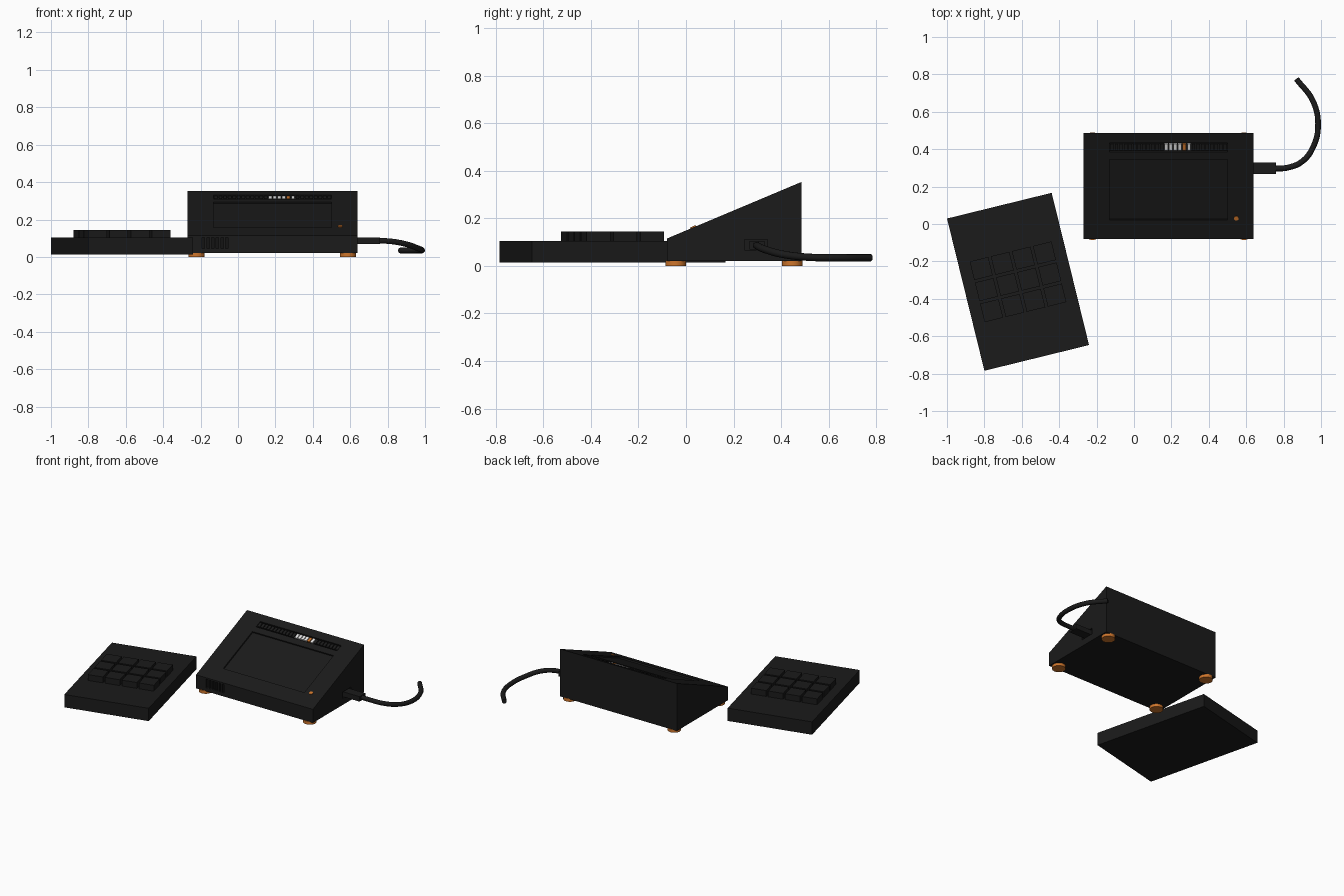
import bpy, bmesh, math
from mathutils import Matrix, Vector

if "Cube" in bpy.data.objects:
    bpy.data.objects.remove(bpy.data.objects["Cube"])


def mat(name, rgb):
    m = bpy.data.materials.new(name)
    m.diffuse_color = (*rgb, 1)
    m.use_nodes = True
    m.node_tree.nodes["Principled BSDF"].inputs["Base Color"].default_value = m.diffuse_color
    return m


BLACK = mat("case_black", (0.0105, 0.0105, 0.0105))
DARK = mat("deep_black", (0.007, 0.007, 0.007))
ORANGE = mat("orange", (0.62, 0.18, 0.025))
WHITE = mat("light_white", (0.8, 0.8, 0.8))


def make(name, bm, material, matrix=Matrix()):
    bmesh.ops.recalc_face_normals(bm, faces=bm.faces)
    me = bpy.data.meshes.new(name)
    bm.to_mesh(me)
    bm.free()
    me.materials.append(material)
    ob = bpy.data.objects.new(name, me)
    ob.matrix_world = matrix
    bpy.context.collection.objects.link(ob)
    return ob


def box(name, lo, hi, material, matrix=Matrix()):
    lo, hi = Vector(lo), Vector(hi)
    bm = bmesh.new()
    bmesh.ops.create_cube(bm, size=1, matrix=Matrix.Translation((lo + hi) / 2)
                          @ Matrix.Diagonal((*(hi - lo), 1)))
    return make(name, bm, material, matrix)


def disc(name, x, y, z0, z1, r, material, matrix=Matrix()):
    bm = bmesh.new()
    bmesh.ops.create_cone(bm, cap_ends=True, segments=32, radius1=r, radius2=r, depth=z1 - z0,
                          matrix=Matrix.Translation((x, y, (z0 + z1) / 2)))
    ob = make(name, bm, material, matrix)
    for p in ob.data.polygons:
        p.use_smooth = len(p.vertices) == 4
    ob.data.set_sharp_from_angle(angle=math.radians(40))
    return ob


# Wedge case, extruded from its side profile
X0, X1 = -0.27, 0.638
bm = bmesh.new()
profile = [(-0.08, 0.02), (0.486, 0.02), (0.486, 0.353), (-0.08, 0.115)]
face = bm.faces.new([bm.verts.new((X0, y, z)) for y, z in profile])
side = bmesh.ops.extrude_face_region(bm, geom=[face])
bmesh.ops.translate(bm, vec=(X1 - X0, 0, 0),
                    verts=[v for v in side["geom"] if isinstance(v, bmesh.types.BMVert)])
case = make("wedge_case", bm, BLACK)

# Frame lying on the sloping face: local y runs up the slope, local z points out
tilt = math.atan2(0.238, 0.566)
SLOPE = Matrix.Translation((0, -0.08, 0.115)) @ Matrix.Rotation(tilt, 4, 'X')


def up(y):
    return (y + 0.08) / math.cos(tilt)


def cut(name, lo, hi, matrix=Matrix()):
    cutter = box(name, lo, hi, BLACK, matrix)
    cutter.hide_render = True
    cutter.hide_set(True)
    mod = case.modifiers.new(name, 'BOOLEAN')
    mod.operation = 'DIFFERENCE'
    mod.solver = 'EXACT'
    mod.object = cutter


# Recesses for the screen, the light strip and the cable port
L, R = -0.13, 0.5
cut("screen_cutter", (L, up(0.022), -0.01), (R, up(0.345), 0.05), SLOPE)
cut("strip_cutter", (L, up(0.386), -0.015), (R, up(0.433), 0.05), SLOPE)
cut("port_cutter", (0.615, 0.247, 0.066), (0.7, 0.343, 0.11))

# Row of small lights: a few are lit, the rest are dark
count = 26
pitch = (R - L) / count
for i in range(count):
    x = L + (i + 0.5) * pitch
    colour = BLACK
    if 12 <= i <= 17:
        colour = ORANGE if i == 16 else WHITE
    box("strip_light", (x - 0.0092, up(0.393), -0.018), (x + 0.0092, up(0.426), -0.001),
        colour, SLOPE)

# Front grille slots
for i in range(6):
    x = -0.185 + i * 0.025
    cut("grille_cutter", (x - 0.007, -0.12, 0.045), (x + 0.007, -0.066, 0.105))
    box("grille_back", (x - 0.007, -0.068, 0.045), (x + 0.007, -0.065, 0.105), DARK)

# Button on the slope, and feet
disc("button", 0.547, up(0.031), -0.01, 0.005, 0.0125, ORANGE, SLOPE)
for x in (-0.222, 0.588):
    for y in (-0.043, 0.447):
        disc("foot", x, y, 0, 0.022, 0.043, ORANGE)

# Plug and bent cable
box("plug", (0.605, 0.266, 0.069), (0.758, 0.33, 0.104), BLACK)
path = [(0.74, 0.297, 0.087), (0.82, 0.301, 0.083), (0.90, 0.335, 0.068), (0.957, 0.41, 0.048),
        (0.984, 0.52, 0.036), (0.958, 0.655, 0.034), (0.868, 0.776, 0.034)]
cu = bpy.data.curves.new("cable", 'CURVE')
cu.dimensions = '3D'
cu.bevel_depth = 0.0155
cu.bevel_resolution = 3
cu.resolution_u = 8
cu.use_fill_caps = True
sp = cu.splines.new('BEZIER')
sp.bezier_points.add(len(path) - 1)
for p, co in zip(sp.bezier_points, path):
    p.co = co
    p.handle_left_type = p.handle_right_type = 'AUTO'
cu.materials.append(BLACK)
bpy.context.collection.objects.link(bpy.data.objects.new("cable", cu))

# Turned keypad with a grid of keys
PAD = Matrix.Translation((-0.62, -0.309, 0)) @ Matrix.Rotation(math.radians(13.8), 4, 'Z')
box("keypad_base", (-0.288, -0.419, 0.014), (0.288, 0.419, 0.104), BLACK, PAD)
for c in range(4):
    for r in range(3):
        x, y = (c - 1.5) * 0.116, (r - 1) * 0.116
        box("key", (x - 0.051, y - 0.051, 0.1), (x + 0.051, y + 0.051, 0.145), BLACK, PAD)
